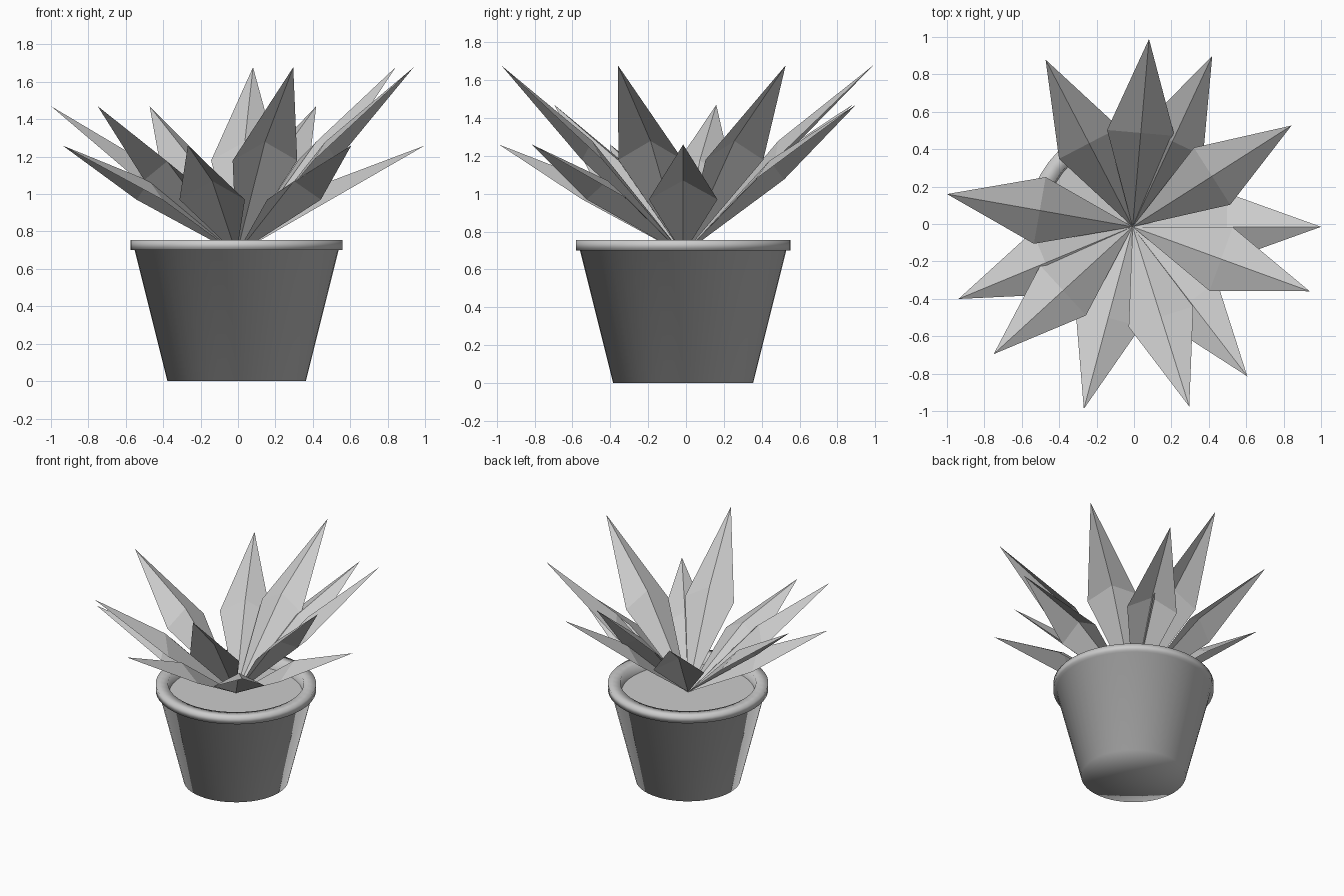
import bpy, bmesh, math

if "Cube" in bpy.data.objects:
    bpy.data.objects.remove(bpy.data.objects["Cube"])

CX, CY = -0.0075, -0.015      # plant axis
SOIL_Z = 0.68

grey = bpy.data.materials.new("plain_grey")
grey.diffuse_color = (0.6, 0.6, 0.6, 1)
grey.use_nodes = True
grey.node_tree.nodes["Principled BSDF"].inputs["Base Color"].default_value = grey.diffuse_color


def finish(bm, name, smooth=False):
    mesh = bpy.data.meshes.new(name)
    for f in bm.faces:
        f.smooth = smooth
    bm.to_mesh(mesh)
    bm.free()
    mesh.materials.append(grey)
    obj = bpy.data.objects.new(name, mesh)
    obj.location = (CX, CY, 0)
    bpy.context.collection.objects.link(obj)
    return obj


def lathe(name, profile, steps=48):
    bm = bmesh.new()
    verts = [bm.verts.new((r, 0, z)) for r, z in profile]
    edges = [bm.edges.new(p) for p in zip(verts, verts[1:])]
    bmesh.ops.spin(bm, geom=verts + edges, axis=(0, 0, 1), cent=(0, 0, 0),
                   angle=math.tau, steps=steps)
    bmesh.ops.remove_doubles(bm, verts=bm.verts, dist=0.0005)
    bmesh.ops.recalc_face_normals(bm, faces=bm.faces)
    return finish(bm, name, smooth=True)


# tapered pot with its overhanging rim
lathe("pot", [(0, 0), (0.37, 0), (0.545, 0.70), (0.567, 0.70),
              (0.567, 0.755), (0.48, 0.755), (0.47, 0.66)])

# soil disc inside the rim
bm = bmesh.new()
bmesh.ops.create_circle(bm, cap_ends=True, segments=48, radius=0.475)
for v in bm.verts:
    v.co.z = SOIL_Z
bmesh.ops.recalc_face_normals(bm, faces=bm.faces)
for f in bm.faces:
    if f.normal.z < 0:
        f.normal_flip()
finish(bm, "soil")

# twelve folded leaves spread by the golden angle, in three repeating heights
REACH, HALF_WIDTH, FOLD = 1.0077, 0.181, 0.10
for i in range(12):
    tip_z = (1.26, 1.47, 1.678)[i % 3]
    mid_z = (SOIL_Z + tip_z) / 2
    bm = bmesh.new()
    base, left, right, ridge, tip = [bm.verts.new(p) for p in (
        (0, 0, SOIL_Z),
        (REACH / 2, HALF_WIDTH, mid_z), (REACH / 2, -HALF_WIDTH, mid_z),
        (REACH / 2, 0, mid_z + FOLD), (REACH, 0, tip_z))]
    for tri in ((base, ridge, left), (base, right, ridge),
                (ridge, tip, left), (right, tip, ridge)):
        bm.faces.new(tri)
    leaf = finish(bm, f"leaf_{i + 1}")
    leaf.rotation_euler.z = -math.radians(137.5 * i)
